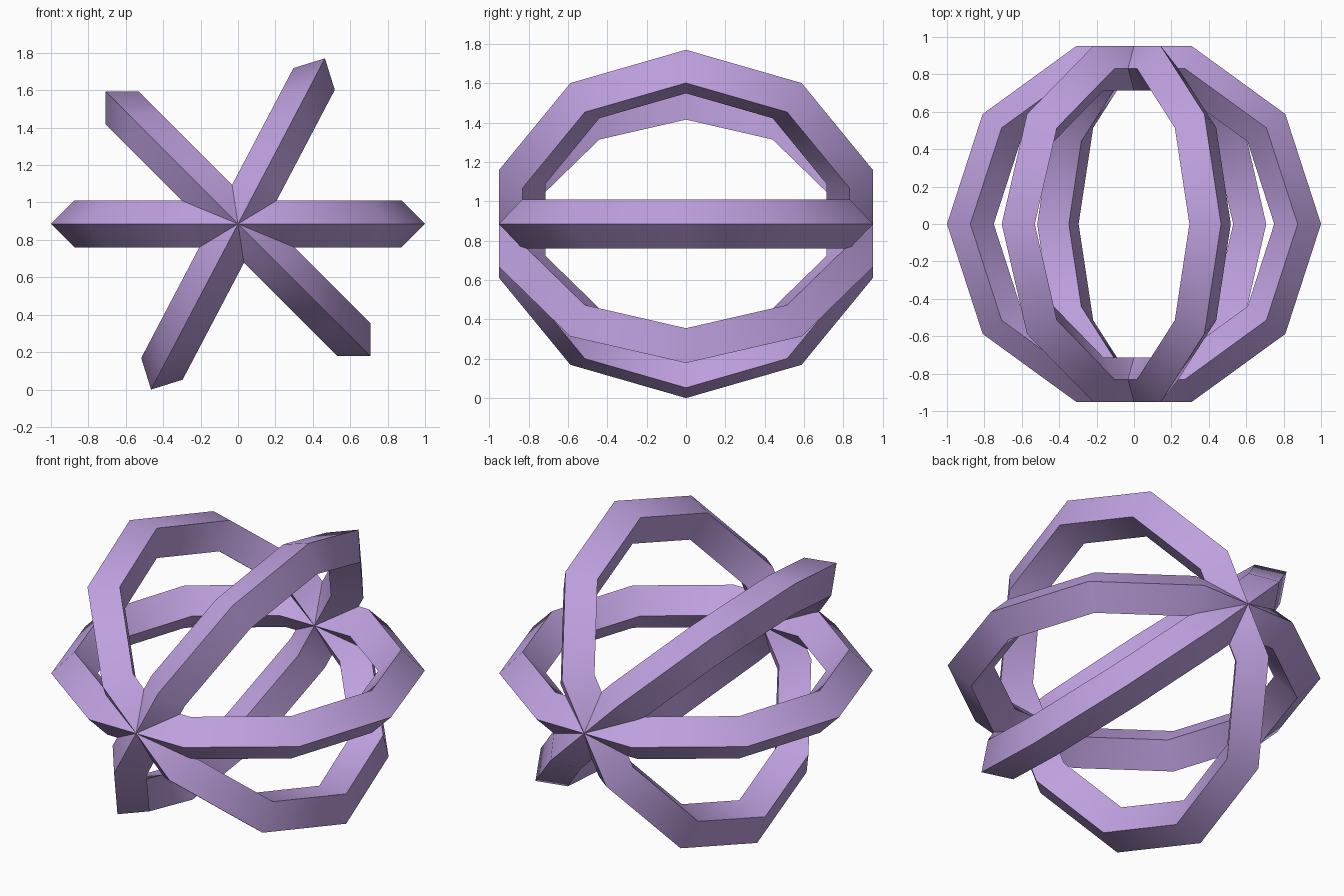
import bpy
import math

if "Cube" in bpy.data.objects:
    bpy.data.objects.remove(bpy.data.objects["Cube"])

MAJOR, MINOR = 0.875, 0.125
TILTS = {"level_ring": 0.0, "steep_ring": 62.3, "diagonal_ring": 135.0}
CENTRE_Z = math.sin(math.radians(62.3))  # steep ring's tip rests on the ground

purple = bpy.data.materials.new("light purple")
purple.diffuse_color = (0.52, 0.355, 0.74, 1.0)
purple.use_nodes = True
purple.node_tree.nodes["Principled BSDF"].inputs["Base Color"].default_value = purple.diffuse_color

# Three ten-sided rings with diamond sections, crossing along the y axis
for name, tilt in TILTS.items():
    bpy.ops.mesh.primitive_torus_add(
        major_segments=10, minor_segments=4,
        major_radius=MAJOR, minor_radius=MINOR,
        location=(0, 0, CENTRE_Z),
        rotation=(0, -math.radians(tilt), 0))
    ring = bpy.context.object
    ring.name = name
    ring.data.materials.append(purple)
    # Smooth along the ring, crisp along the diamond's edges
    bpy.ops.object.shade_smooth_by_angle(angle=math.radians(30))
